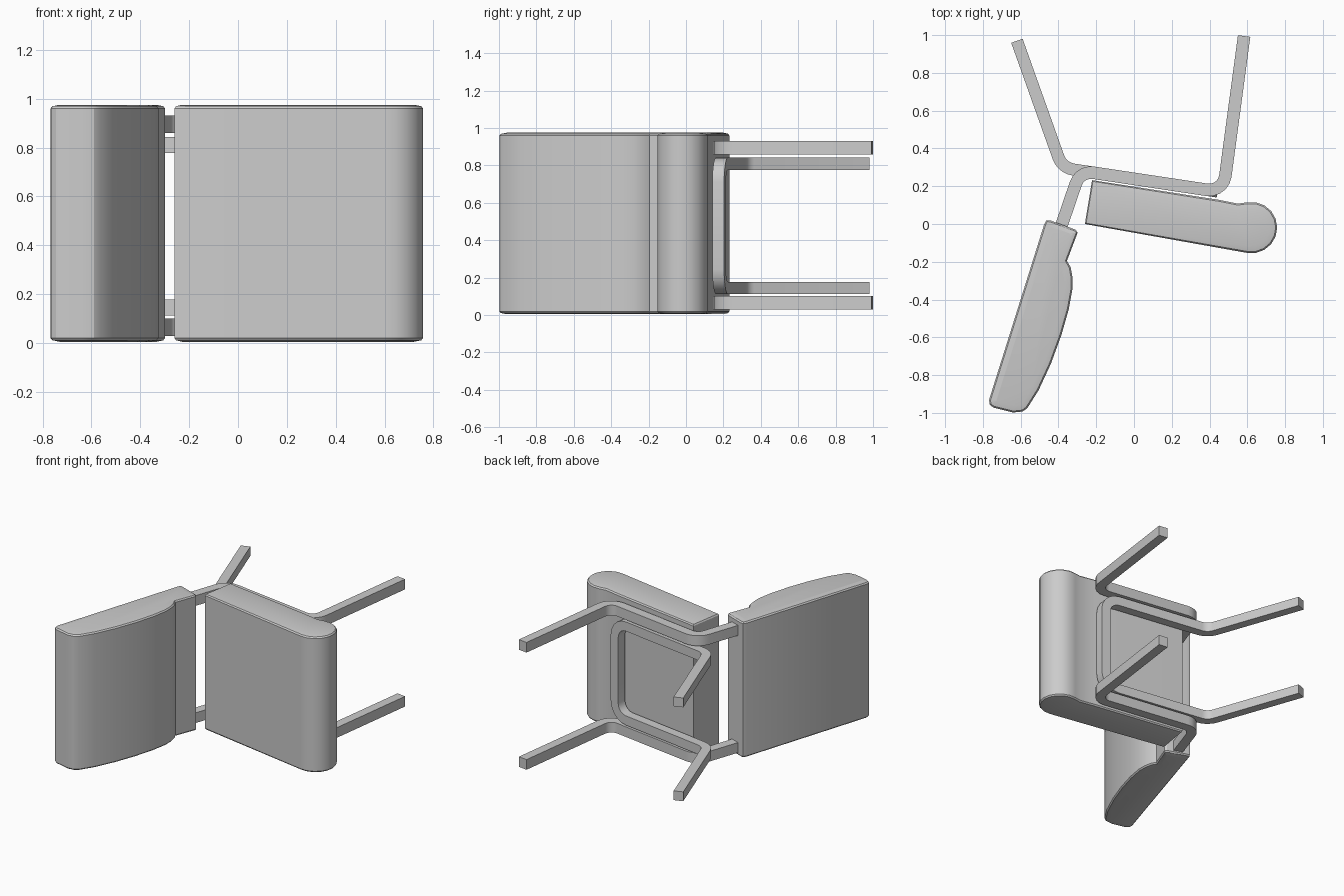
import bpy, bmesh, math
from mathutils import Vector, Matrix

if "Cube" in bpy.data.objects:
    bpy.data.objects.remove(bpy.data.objects["Cube"])


def finish(name, bm, smooth=True):
    bmesh.ops.recalc_face_normals(bm, faces=bm.faces)
    me = bpy.data.meshes.new(name)
    bm.to_mesh(me)
    bm.free()
    ob = bpy.data.objects.new(name, me)
    bpy.context.collection.objects.link(ob)
    if smooth:
        bpy.ops.object.select_all(action='DESELECT')
        ob.select_set(True)
        bpy.context.view_layer.objects.active = ob
        bpy.ops.object.shade_smooth_by_angle(angle=math.radians(25))
    return ob


def slab(name, profile, z0, z1, steps=((0.008, 0.009), (0.03, 0.006))):
    """Extrude an xy profile along z and crown both ends with inset steps."""
    bm = bmesh.new()
    low = bm.faces.new([bm.verts.new((x, y, z0)) for x, y in profile])
    ext = bmesh.ops.extrude_face_region(bm, geom=[low], use_keep_orig=True)
    top = next(g for g in ext['geom'] if isinstance(g, bmesh.types.BMFace))
    for v in top.verts:
        v.co.z = z1
    bmesh.ops.recalc_face_normals(bm, faces=bm.faces)
    for face in (low, top):
        for thick, depth in steps:
            bmesh.ops.inset_region(bm, faces=[face], thickness=thick, depth=0)
            for v in face.verts:
                v.co.z += depth if face is top else -depth
    return finish(name, bm)


def fillet(points, radius, n=5):
    """Round the inner corners of a polyline."""
    pts = [Vector(p) for p in points]
    out = [pts[0]]
    for a, b, c in zip(pts, pts[1:], pts[2:]):
        u, w = (a - b).normalized(), (c - b).normalized()
        half = u.angle(w) / 2
        d = radius / math.tan(half)
        centre = b + (u + w).normalized() * radius / math.sin(half)
        start, end = b + u * d - centre, b + w * d - centre
        axis, ang = start.cross(end).normalized(), start.angle(end)
        out += [centre + Matrix.Rotation(ang * i / n, 3, axis) @ start for i in range(n + 1)]
    return out + [pts[-1]]


def tube(name, points, radius, width, height):
    """Sweep a rectangular bar along a rounded path."""
    path = fillet(points, radius)
    bm = bmesh.new()
    rings = []
    up, prev = Vector((0, 0, 1)), None
    for i, p in enumerate(path):
        t = (path[min(i + 1, len(path) - 1)] - path[max(i - 1, 0)]).normalized()
        if prev:
            up = prev.rotation_difference(t) @ up
        prev = t
        side = t.cross(up).normalized()
        rings.append([bm.verts.new(p + side * sx * width / 2 + up * sy * height / 2)
                      for sx, sy in ((-1, -1), (1, -1), (1, 1), (-1, 1))])
    for r, s in zip(rings, rings[1:]):
        for k in range(4):
            bm.faces.new((r[k], r[(k + 1) % 4], s[(k + 1) % 4], s[k]))
    bm.faces.new(rings[0])
    bm.faces.new(rings[-1])
    return finish(name, bm)


# Seat cushion with a rounded front roll (chair lies on its side)
cx, cy, r = 0.622, -0.019, 0.136
roll = [(cx + r * math.cos(math.radians(a)), cy + r * math.sin(math.radians(a)))
        for a in range(-100, 101, 20)]
slab("seat_cushion", [(-0.26, 0.0)] + roll + [(0.55, 0.108), (0.45, 0.128), (-0.222, 0.232)],
     0.02, 0.96)

# Backrest: slim lower edge, then a padded bulging front
slab("backrest", [(-0.475, 0.0), (-0.462, 0.02), (-0.44, 0.018), (-0.31, -0.03), (-0.298, -0.045),
                  (-0.355, -0.195), (-0.335, -0.23), (-0.326, -0.28), (-0.325, -0.34),
                  (-0.345, -0.45), (-0.385, -0.59), (-0.44, -0.74), (-0.505, -0.88),
                  (-0.565, -0.975), (-0.59, -0.993), (-0.64, -0.998), (-0.745, -0.972),
                  (-0.765, -0.955), (-0.767, -0.93)], 0.02, 0.96)

# Outer side frames: back support, seat rail and front leg in one bar
for label, z in (("left", 0.065), ("right", 0.895)):
    tube(f"side_frame_{label}", [(-0.405, -0.07, z), (-0.285, 0.282, z),
                                 (0.472, 0.168, z), (0.583, 0.995, z)], 0.085, 0.066, 0.072)

# Inner frame: rear legs joined by a U under the seat
za, zb = 0.145, 0.81
tube("rear_leg_frame", [(-0.62, 0.97, za), (-0.38, 0.297, za), (0.41, 0.177, za),
                        (0.41, 0.177, zb), (-0.38, 0.297, zb), (-0.62, 0.97, zb)],
     0.1, 0.064, 0.066)
